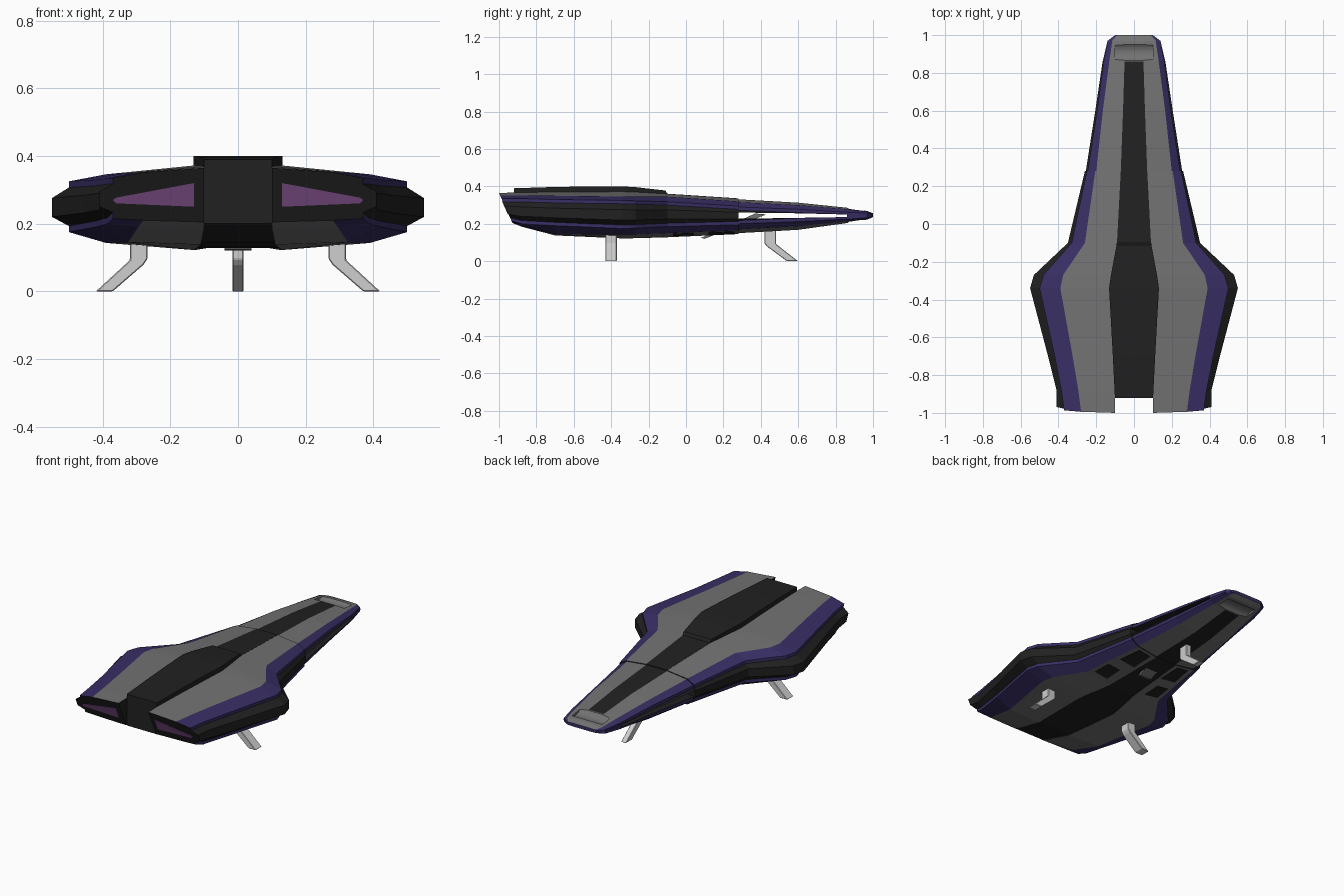
import bpy, bmesh, math
from mathutils import Vector

if "Cube" in bpy.data.objects:
    bpy.data.objects.remove(bpy.data.objects["Cube"])

# Colours (slot order shared by every part)
GRAY, PURPLE, BLACK, PALE, PINK = range(5)
PALETTE = []
for label, rgb in (("hull gray", (.17, .17, .17)), ("deep purple", (.041, .028, .13)),
                   ("near black", (.015, .015, .015)), ("pale metal", (.62, .62, .62)),
                   ("glowing pink", (.24, .09, .28))):
    m = bpy.data.materials.new(label)
    m.diffuse_color = (*rgb, 1)
    m.use_nodes = True
    m.node_tree.nodes["Principled BSDF"].inputs["Base Color"].default_value = m.diffuse_color
    PALETTE.append(m)


def loft(name, rings, strips, cap=BLACK, mirror=False):
    """Skin closed rings of points; strips gives the colour of each lengthwise strip."""
    bm = bmesh.new()
    rows = [[bm.verts.new(p) for p in r] for r in rings]
    n = len(rows[0])
    for a, b in zip(rows, rows[1:]):
        for i in range(n):
            j = (i + 1) % n
            f = bm.faces.new((a[i], a[j], b[j], b[i]))
            f.material_index = strips[i % len(strips)]
    for r in (rows[0], rows[-1]):
        bm.faces.new(r).material_index = cap
    bmesh.ops.recalc_face_normals(bm, faces=bm.faces)
    me = bpy.data.meshes.new(name)
    bm.to_mesh(me)
    bm.free()
    for m in PALETTE:
        me.materials.append(m)
    ob = bpy.data.objects.new(name, me)
    bpy.context.collection.objects.link(ob)
    if mirror:
        mod = ob.modifiers.new("mirror", 'MIRROR')
        mod.use_mirror_merge = False
    return ob


def prism(name, pts, vec, colour, mirror=False):
    """Extrude a flat polygon along a vector."""
    pts = [Vector(p) for p in pts]
    return loft(name, [pts, [p + Vector(vec) for p in pts]], [colour], colour, mirror)


def section(s):
    """Half cross-section from the top inner edge round to the bottom inner edge."""
    y, xo, xp, xg, xi, zt, zg, zp, zq, zh, zb = s
    d = zp - zq
    t = min(.018, .3 * d)
    pts = [(xi, zt), (xg, zg), (xp, zp), (xp, zp - t), (xo, zq + .67 * d),
           (xo, zq + .3 * d), (xp, zq + t), (xp, zq), (xg, zh), (xi, zb)]
    # the engine end leans forward towards the top
    return [(x, -1 + (.365 - z) * .45 if y == -1 else y, z) for x, z in pts]


def both(half):
    """Close a half section with its mirror image."""
    return half + [(-x, y, z) for x, y, z in reversed(half)]


# y, outer, purple edge, gray edge, inner x; top, gray, purple z; the same below
HULL = [(-1, .41, .37, .28, .10, .365, .352, .335, .215, .21, .205),
        (-.88, .41, .385, .295, .10, .368, .352, .335, .20, .19, .185),
        (-.7, .455, .42, .325, .11, .37, .35, .33, .19, .145, .138),
        (-.34, .55, .50, .39, .13, .372, .346, .325, .175, .143, .122),
        (-.27, .53, .48, .375, .12, .37, .345, .323, .177, .144, .123),
        (-.10, .35, .33, .26, .09, .36, .345, .318, .185, .15, .128),
        (.28, .26, .25, .205, .07, .335, .32, .295, .195, .165, .145)]
FORE = [(.28, .255, .245, .20, .07, .331, .316, .29, .2, .17, .15),
        (.6, .205, .195, .165, .058, .313, .3, .278, .212, .187, .168),
        (.86, .166, .161, .131, .05, .286, .278, .262, .225, .213, .204)]
NOSE = [FORE[-1],
        (.97, .14, .137, .115, .05, .268, .265, .257, .233, .227, .223),
        (1.0, .10, .10, .09, .05, .256, .255, .252, .24, .237, .236)]

# Rear hull lobes
half = [GRAY, PURPLE, PURPLE, BLACK, BLACK, BLACK, PURPLE, PURPLE, GRAY]
loft("hull_lobes", [section(s) for s in HULL], half + [BLACK], mirror=True)

# Forward upper and lower shells, with the open slot between them
shell = [GRAY, PURPLE, PURPLE, BLACK]
shell_all = shell + [BLACK] + shell[::-1] + [BLACK]
loft("upper_fore_shell", [both(section(s)[:5]) for s in FORE], shell_all)
loft("lower_fore_shell", [both(section(s)[:4:-1]) for s in FORE], shell_all)

# Nose joining the two shells, with a scoop above and below
nose_half = [GRAY] + [PURPLE] * 7 + [GRAY]
nose = loft("nose", [both(section(s)) for s in NOSE],
            nose_half + [GRAY] + nose_half[::-1] + [GRAY], PURPLE)
for side, z in (("upper", .32), ("lower", .17)):
    ring = [(-.1, .915 + .06 * math.cos(i * math.tau / 32), z + .06 * math.sin(i * math.tau / 32))
            for i in range(32)]
    cutter = prism(side + "_scoop_cutter", ring, (.2, 0, 0), GRAY)
    cutter.hide_render = True
    cutter.hide_set(True)
    mod = nose.modifiers.new(side + " scoop", 'BOOLEAN')
    mod.operation, mod.object, mod.solver = 'DIFFERENCE', cutter, 'EXACT'

# Dark central spine with its raised rear deck
SPINE = [(-.92, .101, .39, .2), (-.7, .112, .397, .145), (-.5, .123, .4, .133),
         (-.34, .132, .4, .128), (-.27, .122, .396, .128), (-.11, .092, .378, .13),
         (-.10, .09, .361, .131), (.28, .07, .336, .147)]
loft("spine", [both([(x, y, t), (x, y, b)]) for y, x, t, b in SPINE], [BLACK])

# Engine glow plates on the leaning end faces
glow = [(.13, .25), (.13, .32), (.36, .277), (.37, .27), (.36, .26)]
prism("engine_glow", [(x, -1.004 + (.365 - z) * .45, z) for x, z in glow],
      (0, .008, 0), PINK, mirror=True)

# Dark hatches under the hull
prism("large_belly_hatch", [(.1, .12, .138), (.2, .12, .152), (.18, .26, .158), (.1, .26, .146)],
      (0, 0, .008), BLACK, mirror=True)
prism("small_belly_hatch", [(.14, -.07, .134), (.23, -.07, .146), (.22, .04, .151), (.14, .04, .139)],
      (0, 0, .008), BLACK, mirror=True)

# Boarding ramp rising into the slot
prism("ramp", [(-.04, .08, .125), (-.04, .10, .12), (-.04, .43, .25), (-.04, .37, .255)],
      (.08, 0, 0), GRAY)

# Landing legs: one bent profile, splayed sideways for the pair and forward for the nose
LEG = [(0, .17), (.052, .17), (.052, .092), (.152, 0), (.102, 0), (.012, .078), (0, .095)]
legs = [prism("main_leg", [(.268 + u, -.43, z) for u, z in LEG], (0, .06, 0), PALE, True),
        prism("nose_leg", [(-.017, .42 + u * 1.18, z) for u, z in LEG], (.034, 0, 0), PALE)]
for leg in legs:
    b = leg.modifiers.new("soft edges", 'BEVEL')
    b.width, b.segments = .003, 1
